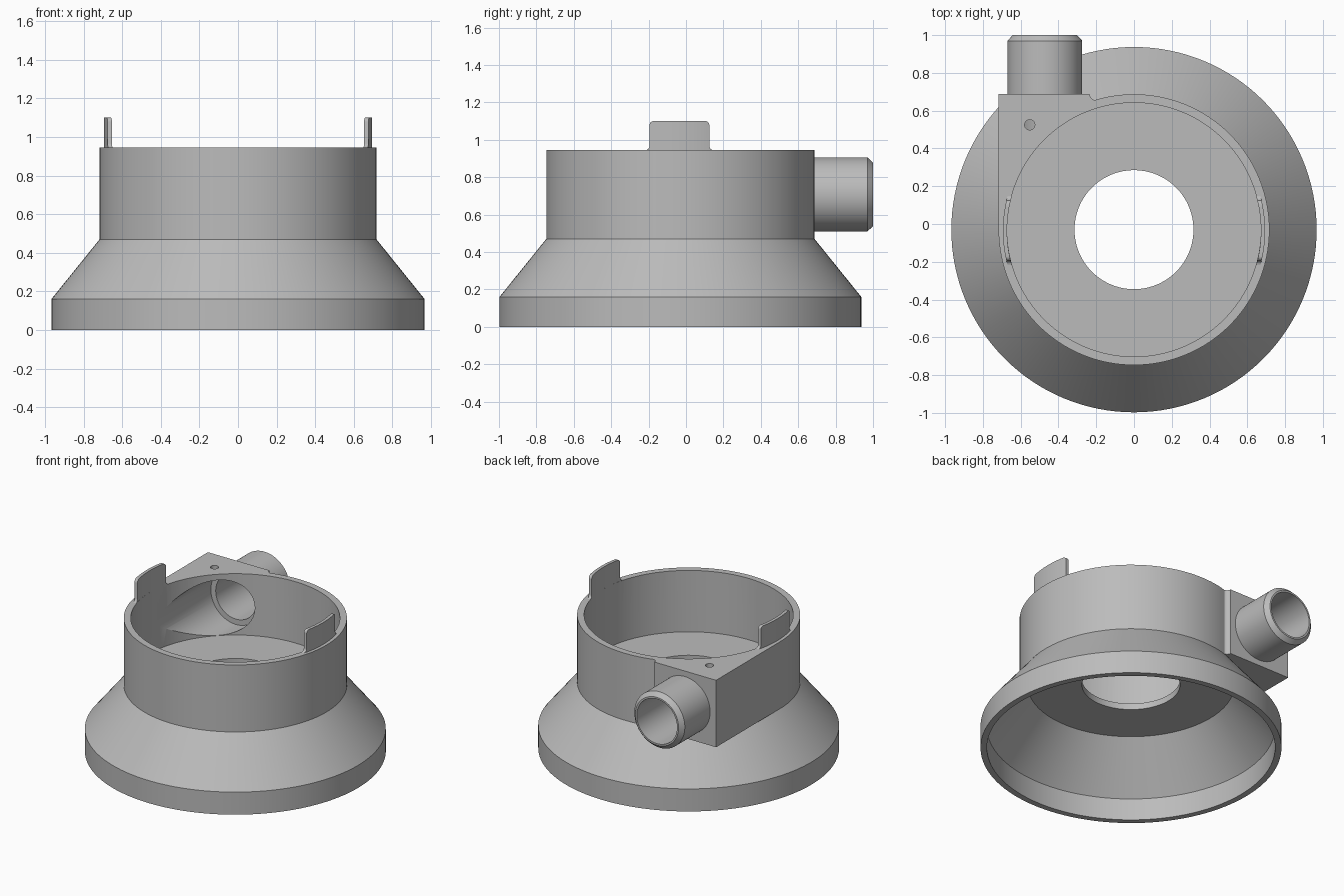
import bpy, bmesh, math
from mathutils import Vector, Matrix

if "Cube" in bpy.data.objects:
    bpy.data.objects.remove(bpy.data.objects["Cube"], do_unlink=True)

SEG = 128
CENTRE_Y = -0.03          # axis of the round body
RIM = 0.945               # top of the cup
PIPE_X, PIPE_Z = -0.472, 0.708

grey = bpy.data.materials.new("plain grey")
grey.use_nodes = True
grey.diffuse_color = (0.5, 0.5, 0.5, 1)
grey.node_tree.nodes["Principled BSDF"].inputs["Base Color"].default_value = (0.5, 0.5, 0.5, 1)


def finish(name, bm):
    bmesh.ops.recalc_face_normals(bm, faces=bm.faces)
    mesh = bpy.data.meshes.new(name)
    bm.to_mesh(mesh)
    bm.free()
    mesh.materials.append(grey)
    obj = bpy.data.objects.new(name, mesh)
    bpy.context.collection.objects.link(obj)
    return obj


def lathe(name, profile, matrix):
    """Revolve a closed (radius, height) profile around z, then place it."""
    bm = bmesh.new()
    rings = []
    for i in range(SEG):
        a = 2 * math.pi * i / SEG
        rings.append([bm.verts.new((r * math.cos(a), r * math.sin(a), z)) for r, z in profile])
    n = len(profile)
    for i in range(SEG):
        p, q = rings[i], rings[(i + 1) % SEG]
        for j in range(n):
            k = (j + 1) % n
            bm.faces.new((p[j], q[j], q[k], p[k]))
    bm.transform(matrix)
    return finish(name, bm)


def cylinder(name, radius, depth, matrix):
    bm = bmesh.new()
    bmesh.ops.create_cone(bm, cap_ends=True, segments=SEG, radius1=radius, radius2=radius, depth=depth)
    bm.transform(matrix)
    return finish(name, bm)


def prism(name, outline, z0, z1):
    bm = bmesh.new()
    face = bm.faces.new([bm.verts.new((x, y, z0)) for x, y in outline])
    top = bmesh.ops.extrude_face_region(bm, geom=[face])
    verts = [v for v in top["geom"] if isinstance(v, bmesh.types.BMVert)]
    bmesh.ops.translate(bm, verts=verts, vec=(0, 0, z1 - z0))
    return finish(name, bm)


def combine(obj, tool, operation):
    mod = obj.modifiers.new("combine", "BOOLEAN")
    mod.object, mod.operation, mod.solver = tool, operation, "EXACT"
    bpy.context.view_layer.objects.active = obj
    bpy.ops.object.modifier_apply(modifier=mod.name)
    bpy.data.objects.remove(tool, do_unlink=True)


def smooth(obj):
    bpy.ops.object.select_all(action="DESELECT")
    obj.select_set(True)
    bpy.context.view_layer.objects.active = obj
    bpy.ops.object.shade_smooth_by_angle(angle=math.radians(25))


axis = Matrix.Translation((0, CENTRE_Y, 0))
along_y = Matrix.Rotation(-math.pi / 2, 4, "X")

# Flared skirt and cup, hollow from below
body = lathe("flared_body", [
    (0.967, 0), (0.967, 0.16), (0.717, 0.47), (0.717, RIM), (0.315, RIM),
    (0.315, 0.466), (0.664, 0.466), (0.926, 0.155), (0.926, 0)], axis)

# Corner block for the pipe, with a small fillet where it meets the cup
fillet = [(-0.2 - 0.035 * math.sin(t), 0.69 - 0.035 * math.cos(t))
          for t in (math.radians(d) for d in (90, 67, 45, 22, 0))]
block = prism("corner_block",
              [(-0.717, CENTRE_Y), (-0.717, 0.687), (-0.235, 0.687)] + fillet[1:]
              + [(-0.2, 0.62), (-0.69, CENTRE_Y)], 0.47, RIM)
combine(body, block, "UNION")

# Cup cavity, tangential inlet and small screw hole
combine(body, cylinder("cavity_cutter", 0.672, 1.0, Matrix.Translation((0, CENTRE_Y, 1.01))), "DIFFERENCE")
combine(body, cylinder("inlet_cutter", 0.196, 1.0,
                       Matrix.Translation((PIPE_X, CENTRE_Y + 0.5, PIPE_Z)) @ along_y), "DIFFERENCE")
combine(body, cylinder("screw_cutter", 0.027, 0.2, Matrix.Translation((-0.552, 0.525, 0.96))), "DIFFERENCE")
smooth(body)

# Inlet pipe with chamfered mouth
pipe = lathe("inlet_pipe", [
    (0.158, 0.65), (0.198, 0.65), (0.198, 0.97), (0.17, 1.0), (0.158, 1.0)],
    Matrix.Translation((PIPE_X, 0, PIPE_Z)) @ along_y)
smooth(pipe)


# Curved tabs standing on the rim
def tab(name, side):
    half, top, r = 0.16, 1.1, 0.022
    steps = [math.radians(d) for d in (0, 22, 45, 67, 90)]
    right = [(half + r - r * math.sin(t), RIM + r - r * math.cos(t)) for t in steps]
    right += [(half - r + r * math.cos(t), top - r + r * math.sin(t)) for t in steps]
    outline = right + [(-y, z) for y, z in reversed(right)]
    bm = bmesh.new()
    bm.faces.new([bm.verts.new((0, y, z)) for y, z in outline])
    for i in range(-7, 8):
        bmesh.ops.bisect_plane(bm, geom=bm.verts[:] + bm.edges[:] + bm.faces[:],
                               plane_co=(0, i * 0.02, 0), plane_no=(0, 1, 0))
    extruded = bmesh.ops.extrude_face_region(bm, geom=bm.faces[:], use_keep_orig=True)
    outer = {v for v in extruded["geom"] if isinstance(v, bmesh.types.BMVert)}
    for v in bm.verts:
        radius = 0.694 if v in outer else 0.672
        v.co.x = side * math.sqrt(radius ** 2 - v.co.y ** 2)
    bm.transform(Matrix.Translation((0, CENTRE_Y - 0.005, 0)))
    smooth(finish(name, bm))


tab("left_tab", 1)
tab("right_tab", -1)
